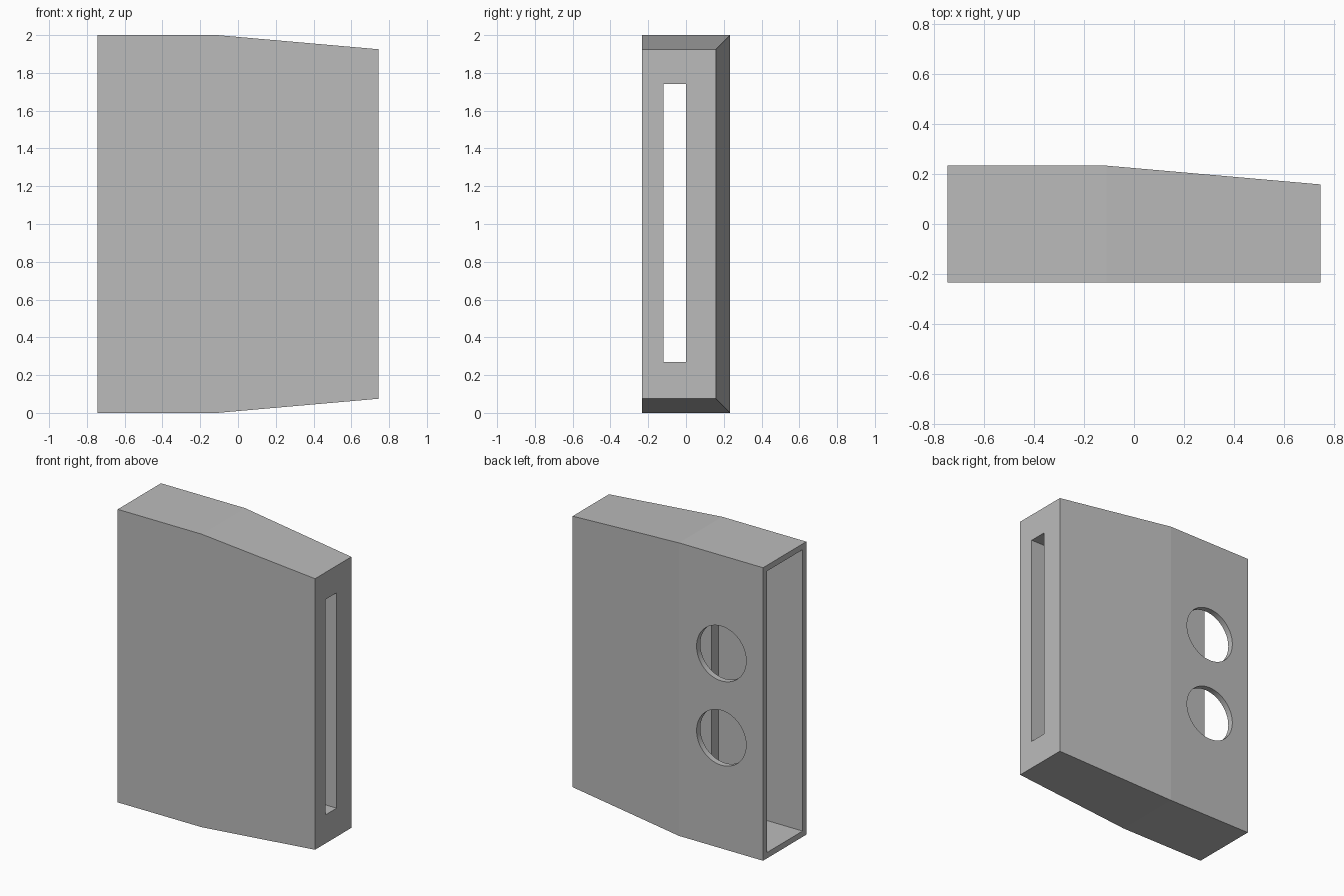
import bpy
import bmesh
import math
from mathutils import Matrix

cube = bpy.data.objects.get("Cube")
if cube:
    bpy.data.objects.remove(cube, do_unlink=True)

LEFT, KNEE, RIGHT = -0.745, -0.11, 0.745   # open end, start of taper, slotted end
HALF_DEPTH, HEIGHT, TAPER, WALL = 0.233, 2.0, 0.075, 0.04

grey = bpy.data.materials.new("plain grey")
grey.use_nodes = True
colour = (0.5, 0.5, 0.5, 1)
grey.diffuse_color = colour
grey.node_tree.nodes["Principled BSDF"].inputs["Base Color"].default_value = colour


def make_object(name, bm):
    bmesh.ops.recalc_face_normals(bm, faces=bm.faces)
    mesh = bpy.data.meshes.new(name)
    bm.to_mesh(mesh)
    bm.free()
    mesh.materials.append(grey)
    obj = bpy.data.objects.new(name, mesh)
    bpy.context.collection.objects.link(obj)
    return obj


def loft(name, sections):
    """Join rectangular sections (x, y0, y1, z0, z1) into a closed solid."""
    bm = bmesh.new()
    rings = [[bm.verts.new((x, y, z)) for y, z in ((y0, z0), (y1, z0), (y1, z1), (y0, z1))]
             for x, y0, y1, z0, z1 in sections]
    for a, b in zip(rings, rings[1:]):
        for i in range(4):
            j = (i + 1) % 4
            bm.faces.new((a[i], a[j], b[j], b[i]))
    bm.faces.new(rings[0])
    bm.faces.new(rings[-1])
    return make_object(name, bm)


def box(name, x0, x1, *section):
    return loft(name, [(x0, *section), (x1, *section)])


def back_hole(name, x, z, radius):
    bm = bmesh.new()
    bmesh.ops.create_cone(bm, cap_ends=True, segments=96, radius1=radius, radius2=radius, depth=0.2,
                          matrix=Matrix.Translation((x, HALF_DEPTH, z)) @ Matrix.Rotation(math.pi / 2, 4, "X"))
    return make_object(name, bm)


# Outer sleeve: straight, then tapering on the back, top and bottom
housing = loft("housing", [
    (LEFT, -HALF_DEPTH, HALF_DEPTH, 0, HEIGHT),
    (KNEE, -HALF_DEPTH, HALF_DEPTH, 0, HEIGHT),
    (RIGHT, -HALF_DEPTH, HALF_DEPTH - TAPER, TAPER, HEIGHT - TAPER),
])

# Open cavity, through slot and two round holes in the back wall
cutters = [
    box("cavity_cutter", LEFT - 0.1, KNEE, -HALF_DEPTH + WALL, HALF_DEPTH - WALL, WALL, HEIGHT - WALL),
    box("slot_cutter", KNEE - 0.1, RIGHT + 0.1, -0.12, 0.0, 0.27, 1.74),
    back_hole("upper_hole_cutter", -0.43, 1.33, 0.187),
    back_hole("lower_hole_cutter", -0.43, 0.755, 0.187),
]

bpy.ops.object.select_all(action="DESELECT")
bpy.context.view_layer.objects.active = housing
housing.select_set(True)
for cutter in cutters:
    cutter.hide_render = True
    cut = housing.modifiers.new(cutter.name, "BOOLEAN")
    cut.operation = "DIFFERENCE"
    cut.solver = "EXACT"
    cut.object = cutter
    bpy.ops.object.modifier_apply(modifier=cut.name)
    bpy.data.objects.remove(cutter, do_unlink=True)

# Smooth the round rims while keeping the shallow taper crease sharp
bpy.ops.object.shade_smooth_by_angle(angle=math.radians(4.5))
